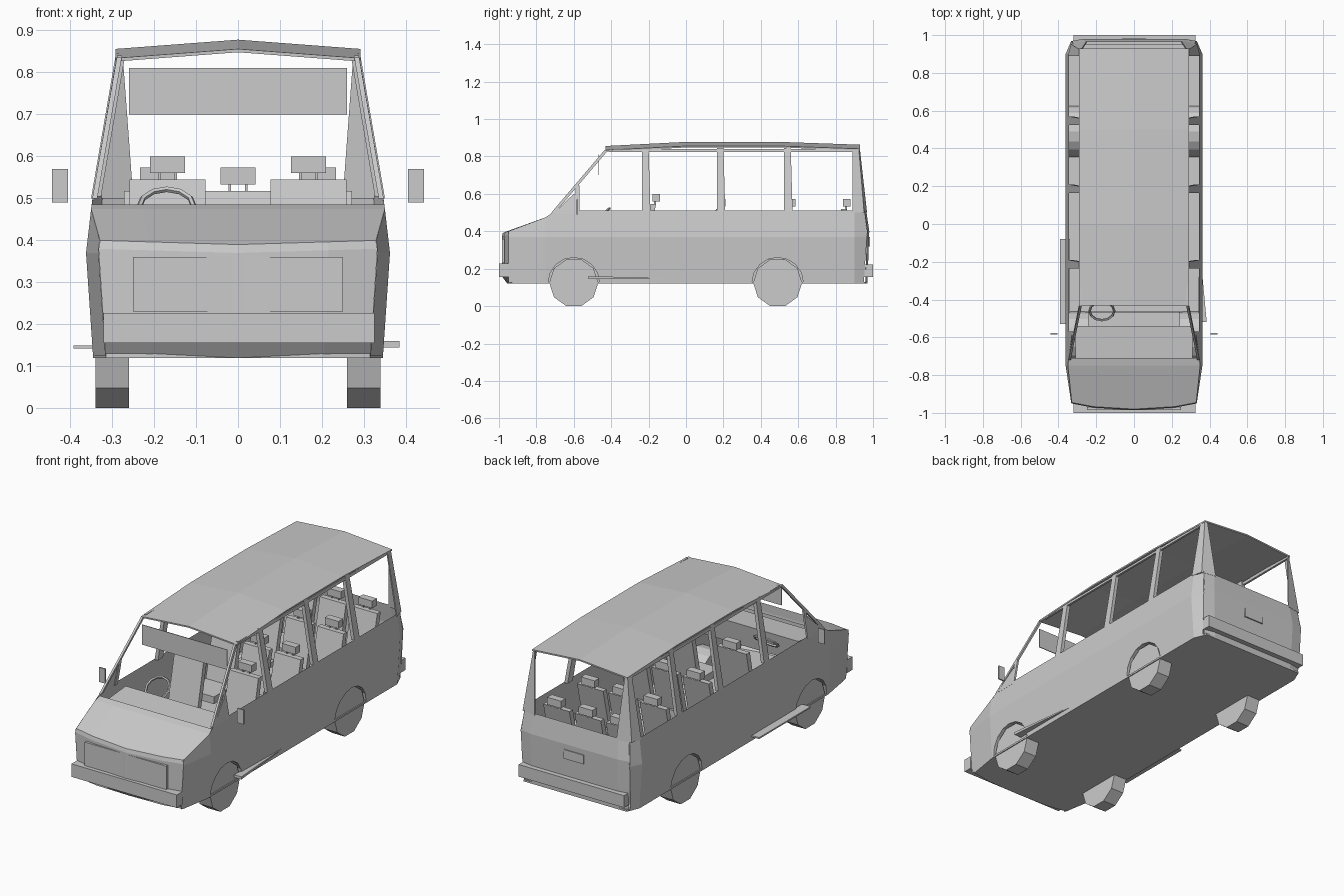
import bpy, bmesh, math
from mathutils import Vector

cube = bpy.data.objects.get("Cube")
if cube:
    bpy.data.objects.remove(cube, do_unlink=True)

grey = bpy.data.materials.new("plain_grey")
grey.use_nodes = True
grey.diffuse_color = (0.6, 0.6, 0.6, 1)
grey.node_tree.nodes["Principled BSDF"].inputs["Base Color"].default_value = (0.6, 0.6, 0.6, 1)

SIDES = (("left", 1), ("right", -1))
BELT = 0.51


def finish(name, bm):
    bmesh.ops.recalc_face_normals(bm, faces=bm.faces)
    me = bpy.data.meshes.new(name)
    bm.to_mesh(me)
    bm.free()
    me.materials.append(grey)
    ob = bpy.data.objects.new(name, me)
    bpy.context.collection.objects.link(ob)
    return ob


def grid(name, rows):
    """Skin a list of point rows with quads."""
    bm = bmesh.new()
    vs = [[bm.verts.new(p) for p in row] for row in rows]
    for a, b in zip(vs, vs[1:]):
        for i in range(len(a) - 1):
            bm.faces.new((a[i], a[i + 1], b[i + 1], b[i]))
    return finish(name, bm)


def prism(name, lower, upper):
    """Solid between two matching point rings."""
    bm = bmesh.new()
    lo = [bm.verts.new(p) for p in lower]
    hi = [bm.verts.new(p) for p in upper]
    n = len(lo)
    bm.faces.new(lo)
    bm.faces.new(hi)
    for i in range(n):
        j = (i + 1) % n
        bm.faces.new((lo[i], lo[j], hi[j], hi[i]))
    return finish(name, bm)


def box(name, x, y, z, lean=0):
    ring = [(x[0], y[0]), (x[1], y[0]), (x[1], y[1]), (x[0], y[1])]
    return prism(name, [(a, b, z[0]) for a, b in ring], [(a, b + lean, z[1]) for a, b in ring])


def thicken(ob, t):
    m = ob.modifiers.new("thickness", "SOLIDIFY")
    m.thickness = t
    m.offset = 0


def lerp_table(table, v):
    for (a, fa), (b, fb) in zip(table, table[1:]):
        if v <= b:
            return fa + (fb - fa) * max(0, v - a) / (b - a)
    return table[-1][1]


def half_width(y, z):
    """Half width of the body at a given length and height."""
    w = lerp_table([(0.12, 0.345), (0.37, 0.362), (0.5, 0.347), (0.84, 0.288)], z)
    return w - lerp_table([(-0.95, 0.03), (-0.75, 0), (0.9, 0), (0.97, 0.03)], y)


def rear_y(z):
    return lerp_table([(0.12, 0.97), (0.4, 0.98), (0.5, 0.965), (0.84, 0.925)], z)


# Side panels with wheel arches
AXLES = (-0.6, 0.49)


def arch(yc):
    return [(yc - 0.137 * math.cos(a), 0.125 + 0.135 * math.sin(a))
            for a in [math.pi * i / 8 for i in range(9)]]


outline = [(-0.95, 0.125)] + arch(AXLES[0]) + arch(AXLES[1])
outline += [(0.95, 0.125), (0.97, 0.4), (0.955, BELT)]
outline += [(-0.7, BELT), (-0.75, 0.475), (-0.95, 0.4)]
for side, s in SIDES:
    bm = bmesh.new()
    bm.faces.new([bm.verts.new((0, y, z)) for y, z in outline])
    for co, no in (((0, 0, 0.37), (0, 0, 1)), ((0, -0.75, 0), (0, 1, 0)),
                   ((0, 0, 0), (0, 1, 0)), ((0, 0.9, 0), (0, 1, 0))):
        bmesh.ops.bisect_plane(bm, geom=bm.verts[:] + bm.edges[:] + bm.faces[:],
                               plane_co=co, plane_no=no)
    bmesh.ops.triangulate(bm, faces=bm.faces)
    for v in bm.verts:
        v.co.x = s * half_width(v.co.y, v.co.z)
    finish(side + "_side_panel", bm)
    # Wheel wells and wheels
    for end, yc in zip(("front", "rear"), AXLES):
        pts = arch(yc)
        grid(f"{side}_{end}_wheel_well",
             [[(s * half_width(y, z), y, z) for y, z in pts],
              [(s * 0.24, y, z) for y, z in pts],
              [(s * 0.24, y, 0.125) for y, z in pts]])
        rim = [(yc + 0.131 * math.sin(a), 0.125 + 0.131 * math.cos(a))
               for a in [math.pi * (2 * i + 1) / 10 for i in range(10)]]
        prism(f"{side}_{end}_wheel", [(s * 0.26, y, max(z, 0)) for y, z in rim],
              [(s * 0.34, y, max(z, 0)) for y, z in rim])

# Floor
floor = [(0.345, -0.75), (0.315, -0.93), (0.2, -0.95), (0.0, -0.955)]
plan = floor + [(-x, y) for x, y in floor[-2::-1]]
plan += [(-0.345, 0.9), (-0.315, 0.97), (0.315, 0.97), (0.345, 0.9)]
prism("floor", [(x, y, 0.12) for x, y in plan], [(x, y, 0.13) for x, y in plan])

# Nose and bonnet
COLS = ((-1, -0.95), (-0.65, -0.972), (0, -0.985), (0.65, -0.972), (1, -0.95))


def nose_row(z, back=0.0):
    return [(c * half_width(-0.95, z), y + back, z + (0.01 if z > 0.3 else 0) * abs(c)) for c, y in COLS]


grid("nose", [nose_row(0.12, 0.03), nose_row(0.16), nose_row(0.37), nose_row(0.39, 0.005)])
grid("bonnet", [nose_row(0.39, 0.005)] + [
    [(c * half_width(y, z), y, z) for c, _ in COLS] for y, z in ((-0.75, 0.475), (-0.71, 0.485))])
box("grille_panel", (-0.25, 0.25), (-0.984, -0.97), (0.23, 0.36))

# Bumpers
box("front_bumper", (-0.32, 0.325), (-1.0, -0.95), (0.155, 0.227))
box("rear_bumper", (-0.32, 0.325), (0.95, 1.0), (0.155, 0.222))

# Tail wall and number plate
grid("tail_wall", [[(c * half_width(0.955, z), rear_y(z) - 0.012 * (abs(c) == 1), z)
                    for c in (-1, -0.8, 0.8, 1)] for z in (0.12, 0.25, 0.4, BELT)])
box("number_plate", (-0.06, 0.06), (0.975, 0.984), (0.32, 0.37))

# Roof
roof = grid("roof", [[(x, y, z + 0.022 * (1 - abs(x) / 0.292)) for x in (-0.292, -0.12, 0, 0.12, 0.292)]
                     for y, z in ((-0.43, 0.83), (0, 0.852), (0.5, 0.852), (0.93, 0.837))])
thicken(roof, 0.008)

# Pillars
for side, s in SIDES:
    def post(name, low, high, depth=0.02):
        def ring(span):
            (y0, y1), z = span
            w = half_width(min(y0, 0.9), z)
            return [(s * w, y0, z), (s * w, y1, z), (s * (w - depth), y1, z), (s * (w - depth), y0, z)]
        prism(f"{side}_{name}", ring(low), ring(high))

    for name, y in (("door_pillar", -0.235), ("middle_pillar", 0.165), ("rear_door_pillar", 0.525)):
        post(name, ((y, y + 0.045), 0.505), ((y, y + 0.035), 0.845))
    post("quarter_pillar", ((-0.595, -0.57), 0.5), ((-0.59, -0.57), 0.645), 0.01)
    post("windscreen_pillar", ((-0.72, -0.7), 0.5), ((-0.435, -0.415), 0.835), 0.012)
    post("quarter_sill", ((-0.71, -0.58), 0.495), ((-0.6, -0.58), 0.6), 0.004)
    post("roof_rail", ((-0.41, 0.92), 0.825), ((-0.41, 0.92), 0.84), 0.012)

    # Wide wrapped corner at the back
    corner = grid(side + "_rear_corner", [
        [(s * 0.347, 0.89, BELT - 0.01), (s * 0.332, 0.95, BELT - 0.01), (s * 0.25, 0.965, BELT - 0.01)],
        [(s * 0.289, 0.89, 0.838), (s * 0.287, 0.922, 0.838), (s * 0.275, 0.927, 0.838)]])
    thicken(corner, 0.006)

    # Door mirrors
    box(side + "_mirror", sorted((s * 0.405, s * 0.443)), (-0.585, -0.577), (0.49, 0.57))

# Steps along the sills
box("right_step", (-0.392, -0.34), (-0.53, -0.08), (0.142, 0.15))
prism("left_step", [(0.34, -0.52, 0.145), (0.385, -0.52, 0.145), (0.345, -0.09, 0.145)],
      [(0.34, -0.52, 0.16), (0.385, -0.52, 0.16), (0.345, -0.09, 0.15)])

# Header board behind the windscreen
box("header_board", (-0.26, 0.26), (-0.468, -0.464), (0.7, 0.81))

# Dashboard, instrument hood and steering wheel
prism("dashboard", [(-0.31, -0.71, 0.4), (0.31, -0.71, 0.4), (0.31, -0.56, 0.36), (-0.31, -0.56, 0.36)],
      [(-0.31, -0.71, 0.47), (0.31, -0.71, 0.47), (0.31, -0.54, 0.485), (-0.31, -0.54, 0.485)])
bpy.ops.mesh.primitive_torus_add(major_radius=0.065, minor_radius=0.007, major_segments=12,
                                 minor_segments=5, location=(-0.17, -0.46, 0.48),
                                 rotation=(math.radians(40), 0, 0))
wheel = bpy.context.object
wheel.name = "steering_wheel"
wheel.data.materials.append(grey)


# Seats: cushion, leaning back, headrest
def seat(name, x, y, width, top):
    h = width / 2
    box(name + "_cushion", (x - h, x + h), (y - 0.24, y - 0.04), (0.25, 0.29))
    box(name + "_back", (x - h, x + h), (y - 0.09, y - 0.06), (0.26, top - 0.055), 0.06)
    box(name + "_headrest", (x - 0.042, x + 0.042), (y - 0.02, y + 0.02), (top - 0.04, top))
    for side, s in SIDES:
        box(f"{name}_{side}_headrest_stem", (x + s * 0.02 - 0.003, x + s * 0.02 + 0.003),
            (y - 0.01, y), (top - 0.06, top - 0.035))


for side, s in SIDES:
    seat(side + "_front_seat", s * 0.168, -0.16, 0.18, 0.6)
for row, y in (("second", 0.19), ("third", 0.565), ("last", 0.86)):
    for place, x in (("right", -0.192), ("middle", 0), ("left", 0.192)):
        seat(f"{row}_row_{place}_seat", x, y, 0.16, 0.573)
